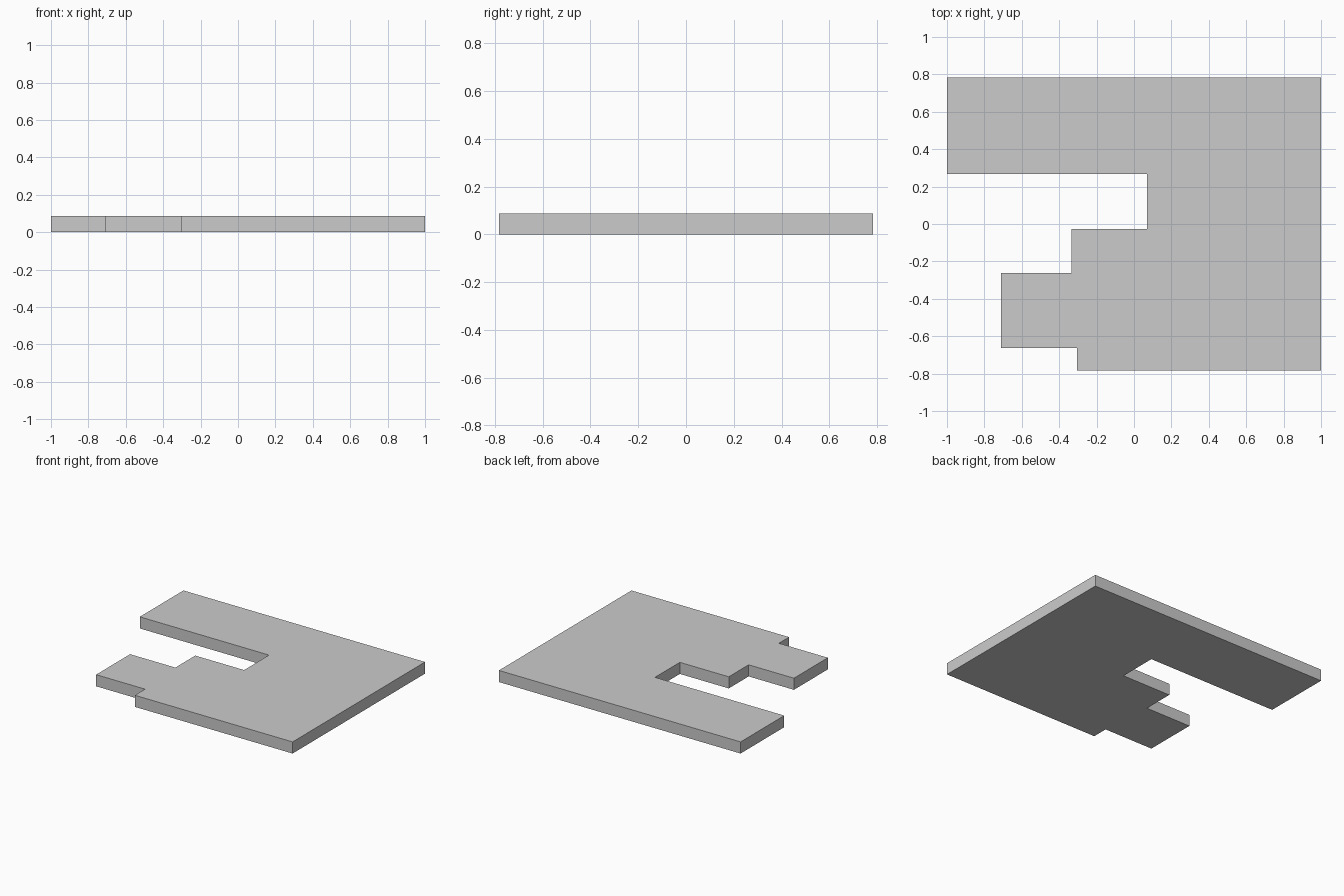
import bpy, bmesh

if "Cube" in bpy.data.objects:
    bpy.data.objects.remove(bpy.data.objects["Cube"])

HEIGHT = 0.087

# Slab outline seen from above, counter-clockwise
outline = [
    (-0.305, -0.783), (1.0, -0.783), (1.0, 0.783), (-1.0, 0.783),
    (-1.0, 0.267), (0.07, 0.267), (0.07, -0.027), (-0.335, -0.027),
    (-0.335, -0.262), (-0.71, -0.262), (-0.71, -0.663), (-0.305, -0.663),
]

# Extrude the outline into a flat slab
bm = bmesh.new()
base = bm.faces.new([bm.verts.new((x, y, 0)) for x, y in outline])
top = bmesh.ops.extrude_face_region(bm, geom=[base], use_keep_orig=True)
verts = [g for g in top["geom"] if isinstance(g, bmesh.types.BMVert)]
bmesh.ops.translate(bm, verts=verts, vec=(0, 0, HEIGHT))
bmesh.ops.recalc_face_normals(bm, faces=bm.faces)

mesh = bpy.data.meshes.new("floor_slab")
bm.to_mesh(mesh)
bm.free()
bpy.context.collection.objects.link(bpy.data.objects.new("floor_slab", mesh))
